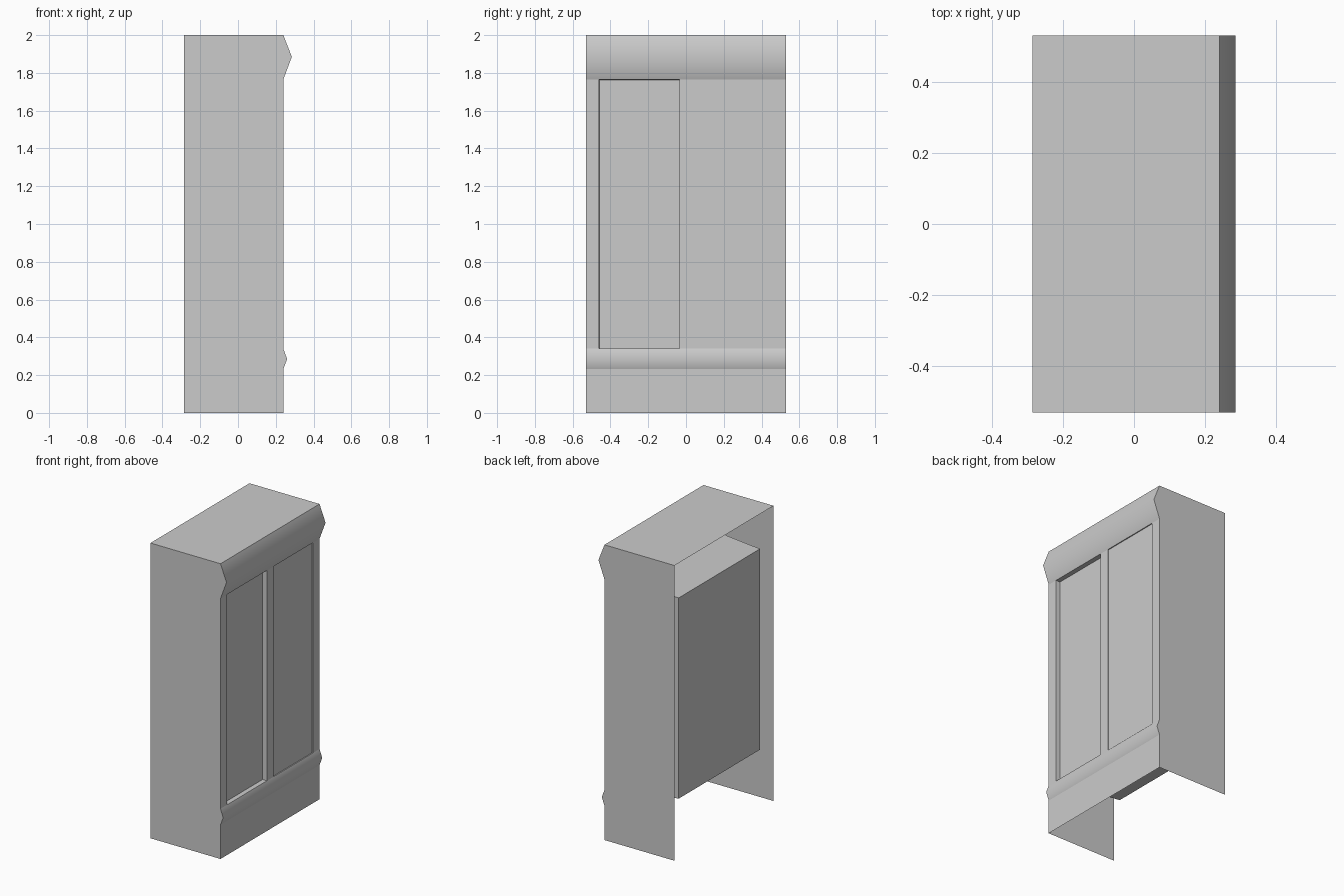
import bpy, bmesh

if "Cube" in bpy.data.objects:
    bpy.data.objects.remove(bpy.data.objects["Cube"])

Y = 0.53                      # half width
XB, XF = -0.285, 0.24         # open back, front plane
Z0, Z1 = 0.34, 1.765          # window height
YO, YI = 0.46, 0.035          # window outer and inner edges


def build(name, faces, smooth_edges=()):
    """Make an object from polygons; only edges lying at the listed (x, z) stay smooth."""
    bm = bmesh.new()
    for pts in faces:
        bm.faces.new([bm.verts.new(p) for p in pts])
    bmesh.ops.remove_doubles(bm, verts=bm.verts, dist=1e-5)
    bmesh.ops.recalc_face_normals(bm, faces=bm.faces)
    for f in bm.faces:
        f.smooth = True
    for e in bm.edges:
        e.smooth = any(all(abs(v.co.x - x) < 1e-4 and abs(v.co.z - z) < 1e-4
                           for v in e.verts) for x, z in smooth_edges)
    me = bpy.data.meshes.new(name)
    bm.to_mesh(me)
    bm.free()
    ob = bpy.data.objects.new(name, me)
    bpy.context.collection.objects.link(ob)
    return ob


def rect_x(x, y0, y1, z0, z1):
    return [(x, y0, z0), (x, y1, z0), (x, y1, z1), (x, y0, z1)]


# Cabinet shell: side profile with two moulded ridges, open back and bottom
top_peak, low_peak = (0.285, 1.885), (0.26, 0.285)
front = [(XF, 0), (XF, 0.232), low_peak, (XF, Z0), (XF, Z1), top_peak, (XF, 2)]
profile = [(XB, 0)] + front + [(XB, 2)]
shell = [[(x, s * Y, z) for x, z in profile] for s in (-1, 1)]
strip = front + [(XB, 2)]
for a, b in zip(strip, strip[1:]):
    if a == (XF, Z0):         # window band is cut into stiles
        for y0, y1 in ((-Y, -YO), (-YI, YI), (YO, Y)):
            shell.append(rect_x(XF, y0, y1, Z0, Z1))
    else:
        shell.append([(a[0], -Y, a[1]), (a[0], Y, a[1]), (b[0], Y, b[1]), (b[0], -Y, b[1])])
build("cabinet_shell", shell, (top_peak, low_peak))

# Tapered inner compartment behind the windows
mouth = rect_x(XF, -YO, YO, Z0, Z1)
back = rect_x(-0.25, -0.435, 0.435, 0.375, 1.735)
box = [back] + [[mouth[i], mouth[(i + 1) % 4], back[(i + 1) % 4], back[i]] for i in range(4)]
build("inner_compartment", box)

# Sliding panes: one set back, one nearly flush, each with a jamb on the centre stile
for name, s, depth in (("rear_pane", -1, 0.03), ("front_pane", 1, 0.006)):
    x, yi, yo = XF - depth, s * YI, s * YO
    build(name, [rect_x(x, yi, yo, Z0, Z1),
                 [(XF, yi, Z0), (x, yi, Z0), (x, yi, Z1), (XF, yi, Z1)]])
